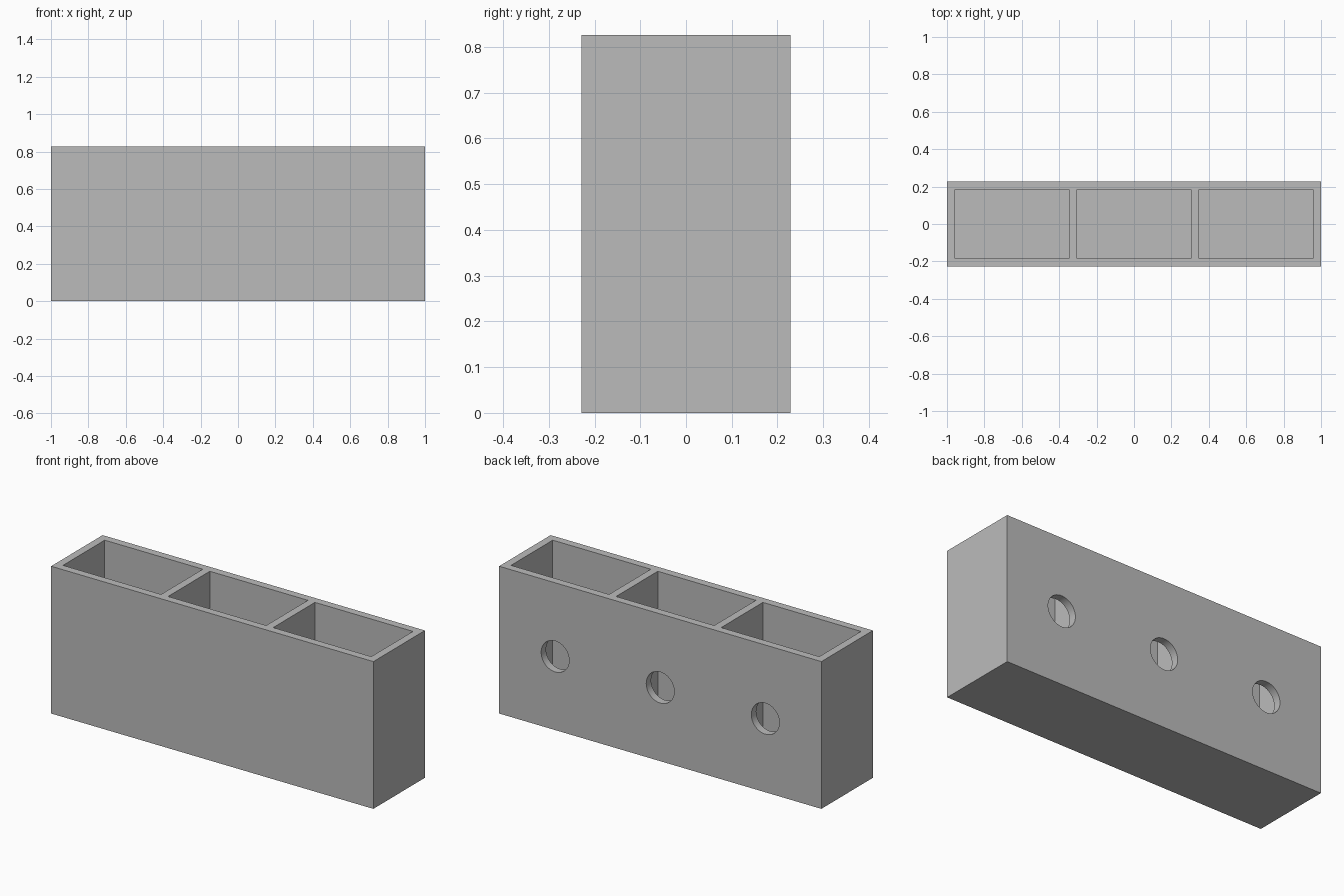
import bpy
from mathutils import Matrix
import bmesh

# Dimensions: every size is a multiple of the wall thickness
WALL = 1 / 23
LENGTH, DEPTH, HEIGHT = 2.0, 10.5 * WALL, 19 * WALL
POCKET = 14 * WALL
PITCH = POCKET + WALL
HOLE_RADIUS = 2 * WALL

default = bpy.data.objects.get("Cube")
if default:
    bpy.data.objects.remove(default, do_unlink=True)

grey = bpy.data.materials.new("plain grey")
grey.use_nodes = True
colour = (0.5, 0.5, 0.5, 1)
grey.diffuse_color = colour
grey.node_tree.nodes["Principled BSDF"].inputs["Base Color"].default_value = colour


def add_object(name, bm):
    mesh = bpy.data.meshes.new(name)
    bm.to_mesh(mesh)
    bm.free()
    mesh.materials.append(grey)
    obj = bpy.data.objects.new(name, mesh)
    bpy.context.collection.objects.link(obj)
    return obj


def box(name, size, centre):
    bm = bmesh.new()
    bmesh.ops.create_cube(bm, size=1, matrix=Matrix.LocRotScale(centre, None, size))
    return add_object(name, bm)


def cylinder_along_y(name, radius, depth, centre):
    bm = bmesh.new()
    turn = Matrix.Translation(centre) @ Matrix.Rotation(1.5707963, 4, "X")
    bmesh.ops.create_cone(bm, cap_ends=True, segments=64, radius1=radius,
                          radius2=radius, depth=depth, matrix=turn)
    return add_object(name, bm)


def cut(target, cutter):
    cutter.hide_render = True
    cutter.hide_viewport = True
    mod = target.modifiers.new(cutter.name, "BOOLEAN")
    mod.operation = "DIFFERENCE"
    mod.solver = "EXACT"
    mod.object = cutter


# Outer block
holder = box("compartment_holder", (LENGTH, DEPTH, HEIGHT), (0, 0, HEIGHT / 2))

# Three open pockets, each with a round hole through the back wall
for side, label in ((-1, "right"), (0, "middle"), (1, "left")):
    x = side * PITCH
    cut(holder, box(label + "_pocket_cutter", (POCKET, DEPTH - 2 * WALL, HEIGHT),
                    (x, 0, HEIGHT / 2 + WALL)))
    cut(holder, cylinder_along_y(label + "_hole_cutter", HOLE_RADIUS, 3 * WALL,
                                 (x, DEPTH / 2, HEIGHT / 2)))

# Bake the cuts, then remove the cutters
bpy.context.view_layer.update()
baked = bpy.data.meshes.new_from_object(
    holder.evaluated_get(bpy.context.evaluated_depsgraph_get()))
cutters = [mod.object for mod in holder.modifiers]
holder.modifiers.clear()
holder.data = baked
for cutter in cutters:
    bpy.data.objects.remove(cutter, do_unlink=True)

# Smooth the round holes and keep the box edges sharp
bpy.ops.object.select_all(action="DESELECT")
holder.select_set(True)
bpy.context.view_layer.objects.active = holder
bpy.ops.object.shade_smooth_by_angle()
